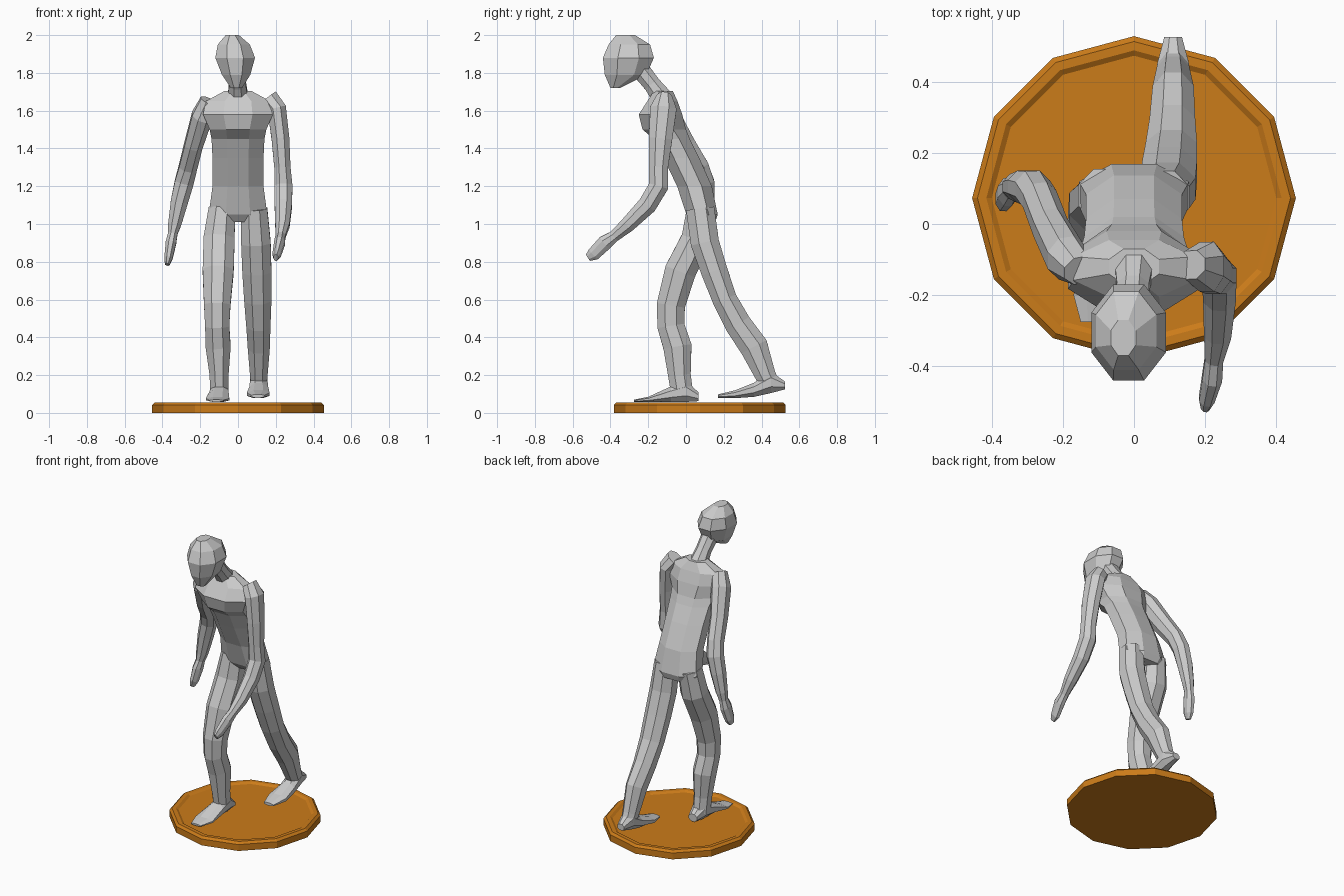
import bpy, bmesh
from math import cos, sin, pi, tau
from mathutils import Vector


def loft(name, rings, frame=None, n=8, phase=0.5, mat=None):
    """Skin rings (x, y, z, half_width, half_depth). frame 'z': level rings,
    'y': upright rings, None: rings square to the path."""
    bm = bmesh.new()
    pts = [Vector(r[:3]) for r in rings]
    k = 1 / cos(pi / n) if phase else 1
    loops = []
    for i, r in enumerate(rings):
        if frame == 'z':
            u, v = Vector((1, 0, 0)), Vector((0, 1, 0))
        elif frame == 'y':
            u, v = Vector((1, 0, 0)), Vector((0, 0, 1))
        else:
            t = (pts[min(i + 1, len(pts) - 1)] - pts[max(i - 1, 0)]).normalized()
            u = Vector((1, 0, 0))
            u = (u - t * t.dot(u)).normalized()
            v = t.cross(u)
        loops.append([bm.verts.new(pts[i] + k * (u * r[3] * cos(tau * (j + phase) / n)
                                                 + v * r[4] * sin(tau * (j + phase) / n)))
                      for j in range(n)])
    for a, b in zip(loops, loops[1:]):
        for j in range(n):
            bm.faces.new((a[j], a[(j + 1) % n], b[(j + 1) % n], b[j]))
    bm.faces.new(loops[0])
    bm.faces.new(loops[-1])
    bmesh.ops.recalc_face_normals(bm, faces=bm.faces)
    me = bpy.data.meshes.new(name)
    bm.to_mesh(me)
    bm.free()
    ob = bpy.data.objects.new(name, me)
    bpy.context.collection.objects.link(ob)
    if mat:
        me.materials.append(mat)
    return ob


# Twelve-sided base with bevelled rim and shallow recess
orange = bpy.data.materials.new("orange")
orange.diffuse_color = (0.6, 0.2, 0.01, 1)
loft("base", [(0, 0.073, z, r, r) for r, z in
              ((.455, 0), (.455, .042), (.44, .056), (.415, .056), (.40, .046))],
     'z', 12, 0, orange)

# Torso leaning forward: centre y, z, half width, half depth
loft("torso", [(0, y, z, w, d) for y, z, w, d in (
    (.095, 1.01, .12, .06), (.085, 1.05, .155, .083), (.045, 1.2, .135, .092),
    (-.025, 1.35, .135, .095), (-.075, 1.45, .14, .095), (-.115, 1.5, .15, .115),
    (-.135, 1.58, .185, .115), (-.125, 1.65, .17, .08), (-.12, 1.705, .07, .05))], 'z')

# Neck and head
loft("neck", [(0, -.12, 1.66, .055, .055), (-.003, -.18, 1.74, .045, .045),
              (-.01, -.26, 1.84, .05, .05)])
loft("head", [(-.008, -.375, 1.72, .03, .025), (-.01, -.32, 1.79, .075, .11),
              (-.015, -.305, 1.88, .105, .135), (-.022, -.30, 1.95, .085, .11),
              (-.03, -.32, 2.0, .035, .05)], 'z')

# Arms, shoulder to fingertips: one swung forward, one back
loft("forward_arm", [
    (.16, -.115, 1.67, .05, .04), (.205, -.12, 1.61, .05, .07), (.225, -.135, 1.45, .047, .062),
    (.235, -.145, 1.3, .043, .05), (.24, -.145, 1.2, .048, .052), (.24, -.205, 1.1, .046, .05),
    (.235, -.31, .995, .038, .04), (.225, -.38, .935, .026, .03), (.22, -.43, .90, .028, .04),
    (.205, -.49, .84, .022, .035), (.2, -.518, .822, .012, .02)])
loft("backward_arm", [
    (-.15, -.13, 1.65, .05, .04), (-.19, -.095, 1.57, .055, .065), (-.235, -.01, 1.42, .048, .06),
    (-.265, .07, 1.3, .048, .052), (-.285, .1, 1.22, .05, .05), (-.31, .105, 1.12, .046, .045),
    (-.335, .105, 1.0, .035, .035), (-.345, .1, .95, .025, .03), (-.355, .09, .9, .028, .04),
    (-.368, .07, .82, .022, .035), (-.375, .06, .785, .012, .02)])

# Legs, hip to ankle
loft("planted_leg", [
    (-.085, .08, 1.08, .07, .075), (-.1, .055, .92, .082, .08), (-.105, -.03, .75, .082, .083),
    (-.11, -.08, .57, .07, .075), (-.11, -.08, .46, .064, .072), (-.105, -.045, .35, .066, .075),
    (-.1, -.035, .2, .05, .06), (-.1, -.02, .1, .048, .058)])
loft("trailing_leg", [
    (.085, .075, 1.08, .07, .075), (.095, .10, .9, .078, .075), (.1, .15, .75, .077, .07),
    (.105, .205, .6, .072, .065), (.108, .275, .47, .064, .07), (.11, .36, .35, .058, .075),
    (.11, .42, .2, .046, .055), (.11, .445, .15, .042, .05)])

# Feet, heel to toe: x, y, bottom z, top z, half width
def foot(name, rows):
    loft(name, [(x, y, (a + b) / 2, w, (b - a) / 2) for x, y, a, b, w in rows], 'y')

foot("planted_foot", [(-.095, .065, .062, .11, .03), (-.098, 0, .058, .17, .047),
                      (-.1, -.08, .058, .14, .05), (-.108, -.2, .058, .085, .062),
                      (-.115, -.275, .058, .07, .035)])
foot("trailing_foot", [(.11, .525, .125, .165, .025), (.11, .45, .105, .22, .045),
                       (.11, .36, .085, .16, .05), (.107, .26, .078, .12, .06),
                       (.105, .17, .08, .098, .035)])
